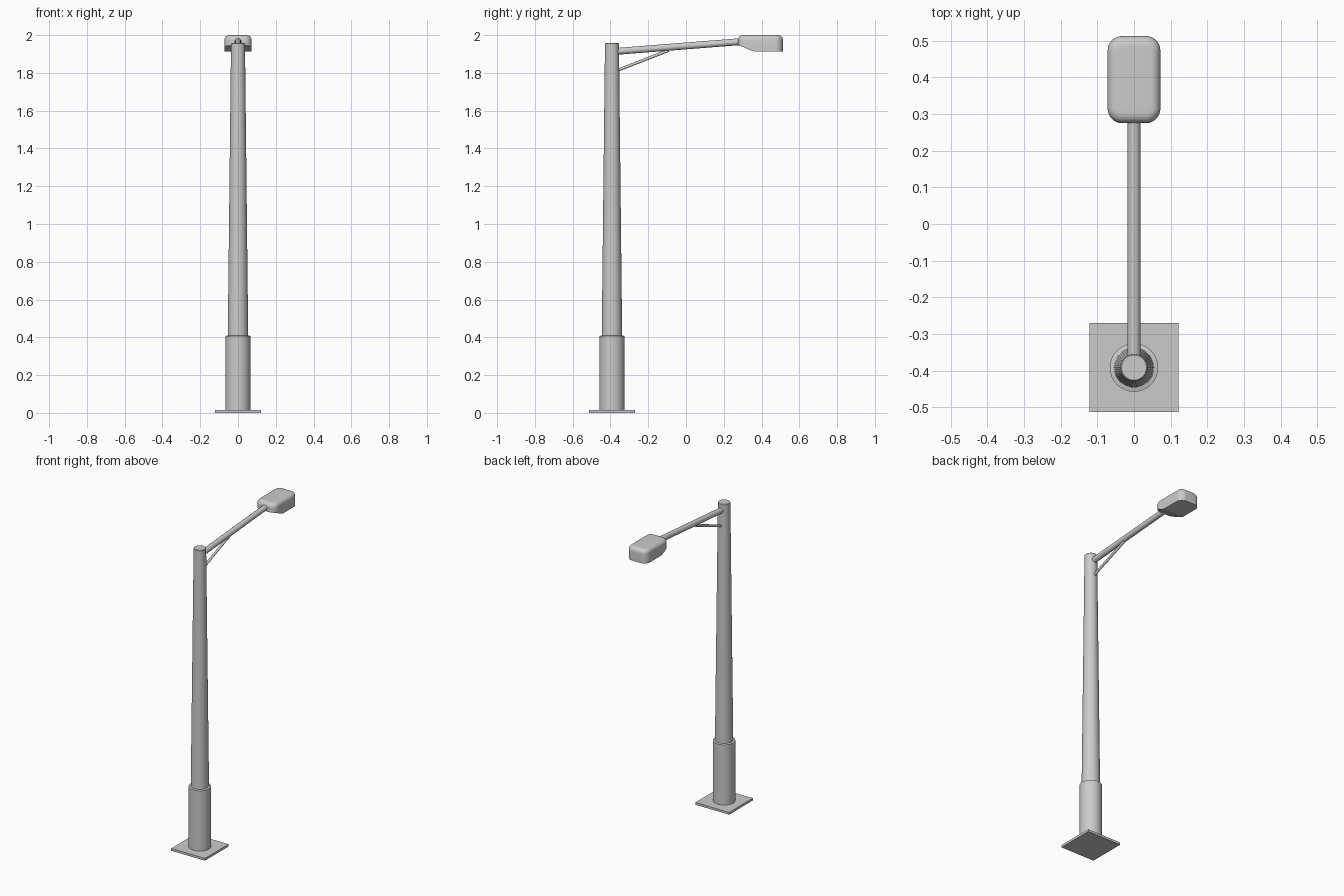
import bpy, bmesh, math
from mathutils import Vector

if "Cube" in bpy.data.objects:
    bpy.data.objects.remove(bpy.data.objects["Cube"])

PY = -0.392  # pole centre in y


def finish(name, bm, angle=35):
    bmesh.ops.recalc_face_normals(bm, faces=bm.faces)
    me = bpy.data.meshes.new(name)
    bm.to_mesh(me)
    bm.free()
    ob = bpy.data.objects.new(name, me)
    bpy.context.collection.objects.link(ob)
    bpy.ops.object.select_all(action='DESELECT')
    bpy.context.view_layer.objects.active = ob
    ob.select_set(True)
    bpy.ops.object.shade_smooth_by_angle(angle=math.radians(angle))
    return ob


def skin(bm, rings):
    """Join equal-length closed rings of verts with quads."""
    for a, b in zip(rings, rings[1:]):
        n = len(a)
        for i in range(n):
            j = (i + 1) % n
            bm.faces.new((a[i], a[j], b[j], b[i]))


def lathe(name, profile, y, n=48):
    bm = bmesh.new()
    rings = [[bm.verts.new((r * math.cos(2 * math.pi * i / n),
                            y + r * math.sin(2 * math.pi * i / n), z))
              for i in range(n)] for r, z in profile]
    skin(bm, rings)
    bm.faces.new(rings[0])
    bm.faces.new(rings[-1])
    return finish(name, bm)


def rod(name, a, b, r, n=24):
    a, b = Vector(a), Vector(b)
    d = b - a
    ob = lathe(name, [(r, -d.length / 2), (r, d.length / 2)], 0, n)
    ob.location = (a + b) / 2
    ob.rotation_mode = 'QUATERNION'
    ob.rotation_quaternion = d.to_track_quat('Z', 'Y')
    return ob


# base plate
bm = bmesh.new()
bmesh.ops.create_cube(bm, size=1)
for v in bm.verts:
    v.co = (v.co.x * 0.243, PY + v.co.y * 0.243, (v.co.z + 0.5) * 0.015)
finish("base_plate", bm)

# lower sleeve and tapered pole
lathe("pole", [(0.066, 0), (0.066, 0.407), (0.054, 0.41),
               (0.037, 1.955), (0.034, 1.958)], PY)

# arm and its diagonal brace
rod("arm", (0, PY, 1.912), (0, 0.31, 1.967), 0.018)
rod("brace", (0, PY + 0.01, 1.806), (0, -0.09, 1.92), 0.008, 16)

# lamp head: rounded-rectangle outline, domed rim, underside swept up to the arm
Y0, Y1, HW, TOP, RIM, CORNER = 0.275, 0.513, 0.072, 2.0, 0.026, 0.04


def half_outline(inset):
    """Right half of the plan outline, from the arm end to the tip."""
    r = CORNER - inset
    x, lo, hi = HW - CORNER, Y0 + CORNER, Y1 - CORNER
    arc = [math.pi / 2 * k / 8 for k in range(9)]
    pts = [(x + r * math.sin(t), lo - r * math.cos(t)) for t in arc]
    pts += [(HW - inset, lo + (hi - lo) * k / 10) for k in range(1, 10)]
    return pts + [(x + r * math.cos(t), hi + r * math.sin(t)) for t in arc]


def underside(y):
    t = min(max((y - Y0) / 0.09, 0), 1)
    return 1.944 - 0.03 * t * t * (3 - 2 * t)


bm = bmesh.new()
rings = []
levels = [(0, None)] + [(RIM * (1 - math.cos(a)), TOP - RIM * (1 - math.sin(a)))
                        for a in [math.pi / 2 * k / 6 for k in range(7)]]
for inset, z in levels:
    half = half_outline(inset)
    full = half + [(-x, y) for x, y in reversed(half)]
    rings.append([bm.verts.new((x, y, underside(y) if z is None else z))
                  for x, y in full])
skin(bm, rings)
# close underside and top with strips running across the width
for ring in (rings[0], rings[-1]):
    n = len(ring)
    for i in range(n // 2 - 1):
        bm.faces.new((ring[i], ring[i + 1], ring[n - 2 - i], ring[n - 1 - i]))
finish("lamp_head", bm, 40)
